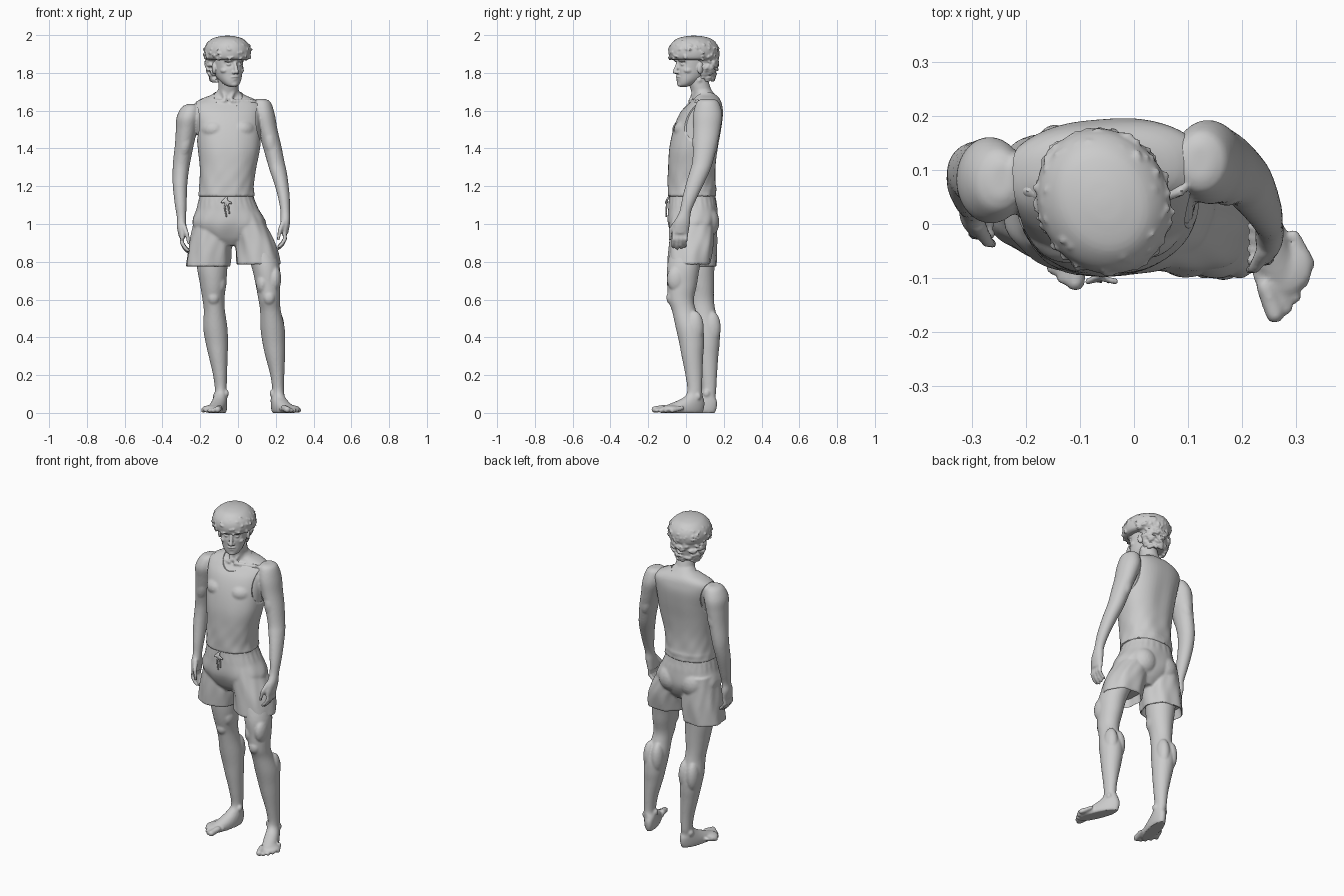
import bpy, bmesh, math, random
from mathutils import Vector, Matrix, Euler

random.seed(4)
PI = math.pi


def loft(bm, rings, n=48, sub=6, p=2.0, fold=None, grow=0.0):
    """Closed tube through stacked rings (x, y, z, rx, ry[, turn]), smoothly interpolated."""
    r = [tuple(a) + (0.0,) * (6 - len(a)) for a in rings]
    rows = []
    for i in range(len(r) - 1):
        a, b, c, d = r[max(i - 1, 0)], r[i], r[i + 1], r[min(i + 2, len(r) - 1)]
        for k in range(sub + (i == len(r) - 2)):
            t = k / sub
            rows.append([0.5 * (2 * q + (s - o) * t + (2 * o - 5 * q + 4 * s - u) * t * t
                                + (3 * q - o - 3 * s + u) * t ** 3) for o, q, s, u in zip(a, b, c, d)])
    loops = []
    for x, y, z, rx, ry, turn in rows:
        ring = []
        for j in range(n):
            th = 2 * PI * j / n
            m = 1 + (fold(th, z) if fold else 0)
            c, s = math.cos(th), math.sin(th)
            px = math.copysign(abs(c) ** (2 / p), c) * (rx + grow) * m
            py = math.copysign(abs(s) ** (2 / p), s) * (ry + grow) * m
            ring.append(bm.verts.new((x + px * math.cos(turn) - py * math.sin(turn),
                                      y + px * math.sin(turn) + py * math.cos(turn), z)))
        loops.append(ring)
    faces = [bm.faces.new((a[j], a[(j + 1) % n], b[(j + 1) % n], b[j]))
             for a, b in zip(loops, loops[1:]) for j in range(n)]
    faces += [bm.faces.new(loops[0]), bm.faces.new(loops[-1])]
    bmesh.ops.recalc_face_normals(bm, faces=faces)


def blob(bm, loc, scale, rot=(0, 0, 0), div=3):
    s = scale if isinstance(scale, tuple) else (scale,) * 3
    bmesh.ops.create_icosphere(bm, subdivisions=div, radius=1,
                               matrix=Matrix.LocRotScale(Vector(loc), Euler(rot), Vector(s)))


def digit(bm, pts, r0, r1):
    """Row of overlapping spheres along a polyline; fused later by the remesh."""
    pts = [Vector(q) for q in pts]
    m = 7
    for i in range(len(pts) - 1):
        for k in range(m + 1):
            f = (i + k / m) / (len(pts) - 1)
            blob(bm, pts[i].lerp(pts[i + 1], k / m), r0 + (r1 - r0) * f, div=2)


def finish(name, bm, voxel=0.0072, smooth=3, cut=None, place=None):
    """Fuse all pieces of bm to one smooth surface, then subtract the cutter mesh."""
    def obj(nm, b):
        me = bpy.data.meshes.new(nm)
        b.to_mesh(me)
        b.free()
        o = bpy.data.objects.new(nm, me)
        bpy.context.collection.objects.link(o)
        return o
    if place:
        bm.transform(place)
    o = obj(name, bm)
    m = o.modifiers.new("fuse", 'REMESH')
    m.mode, m.voxel_size = 'VOXEL', voxel
    m = o.modifiers.new("soften", 'SMOOTH')
    m.factor, m.iterations = 0.5, smooth
    tool = None
    if cut:
        tool = obj(name + "_cutter", cut)
        tool.hide_render = True
        m = o.modifiers.new("cut", 'BOOLEAN')
        m.operation, m.solver, m.object = 'DIFFERENCE', 'EXACT', tool
    dg = bpy.context.evaluated_depsgraph_get()
    me = bpy.data.meshes.new_from_object(o.evaluated_get(dg))
    o.modifiers.clear()
    o.data = me
    if tool:
        bpy.data.objects.remove(tool)
    bpy.ops.object.select_all(action='DESELECT')
    o.select_set(True)
    bpy.context.view_layer.objects.active = o
    bpy.ops.object.shade_smooth_by_angle(angle=math.radians(45))
    return o


def bump(v, c, w):
    return math.exp(-((v - c) / w) ** 2)


# Torso shape shared by the skin and the tank top
TORSO = [(-.06, .032, 1.145, .146, .124), (-.06, .03, 1.2, .139, .122), (-.053, .032, 1.3, .145, .122),
         (-.048, .041, 1.4, .16, .125, .04), (-.05, .06, 1.5, .168, .122, .07), (-.055, .08, 1.58, .178, .11, .08),
         (-.055, .097, 1.63, .178, .088, .08), (-.055, .105, 1.66, .14, .07, .05), (-.053, .1, 1.685, .08, .056),
         (-.052, .085, 1.71, .056, .05)]


def chest(bm, g):
    loft(bm, TORSO, p=2.3, grow=g, fold=(lambda t, z: cloth(t, z)) if g > 0 else None)
    for x, y in ((-.125, .022), (.02, .03)):
        blob(bm, (x, y, 1.5), (.075 + g, .09 + g, .06 + g))


def cloth(t, z):
    low = bump(z, 1.16, .13)
    return (low * (.012 * math.sin(7 * t + 30 * z) + .008 * math.sin(12 * t - 55 * z))
            - .04 * bump(t, PI / 2, .22) * bump(z, 1.42, .16) + .03 * bump(z, 1.185, .012) * bump(t, PI / 2, 1.2)
            + .006 * math.sin(9 * t + 14 * z) * bump(t, 1.5 * PI, 1) * bump(z, 1.35, .12))


# Tank top with neck and arm openings
bm = bmesh.new()
chest(bm, .005)
cut = bmesh.new()
blob(cut, (-.052, .0, 1.71), (.085, .185, .1), div=4)
blob(cut, (.19, .1, 1.545), (.105, .25, .16), div=4)
blob(cut, (-.3, .09, 1.535), (.105, .25, .16), div=4)
finish("tank_top", bm, smooth=2, cut=cut)

# Chest, neck, arms and hands
bm = bmesh.new()
chest(bm, -.002)
loft(bm, [(-.053, .095, 1.64, .07, .06), (-.052, .085, 1.69, .056, .055), (-.05, .07, 1.74, .052, .054),
          (-.05, .055, 1.79, .05, .055)])
for s in (-1, 1):
    digit(bm, [(-.05 + s * .045, .07, 1.76), (-.053 + s * .014, .03, 1.665)], .014, .012)
    digit(bm, [(-.053 + s * .02, .022, 1.65), (-.055 + s * .14, .06, 1.65)], .011, .011)
ARMS = {1: [(.122, .115, 1.662, .02, .03), (.125, .115, 1.645, .048, .058), (.135, .115, 1.58, .06, .077),
            (.155, .11, 1.5, .054, .072), (.178, .102, 1.42, .05, .064), (.2, .088, 1.33, .046, .055),
            (.213, .073, 1.28, .044, .053), (.228, .05, 1.22, .038, .048), (.243, .02, 1.14, .031, .039),
            (.25, -.004, 1.065, .025, .031), (.25, -.02, 1.01, .026, .042), (.245, -.03, .95, .02, .043)],
        -1: [(-.245, .08, 1.635, .02, .03), (-.25, .08, 1.618, .048, .058), (-.263, .08, 1.565, .062, .079),
             (-.272, .085, 1.5, .057, .074), (-.284, .09, 1.42, .05, .065), (-.298, .095, 1.33, .046, .055),
             (-.304, .09, 1.27, .042, .051), (-.307, .075, 1.2, .038, .046), (-.303, .05, 1.1, .031, .037),
             (-.299, .034, 1.03, .024, .03), (-.298, .025, .98, .025, .041), (-.293, .018, .93, .019, .042)]}
for s, rings in ARMS.items():
    loft(bm, rings, n=32)
    x, y, z = rings[4][:3]
    blob(bm, (x - s * .004, y - .028, z), (.036, .04, .085), (.1, s * -.2, 0))
    blob(bm, (x - s * .008, y + .03, z + .02), (.036, .038, .085), (0, s * -.2, 0))
    x, y, z = rings[-1][:3]
    for k in range(4):
        fy = y - .032 + k * .0215
        drop = .082 - .008 * abs(k - 1.2)
        digit(bm, [(x, fy, z + .02), (x + s * .004, fy - .004, z - .03),
                   (x - s * .014, fy - .008, z - drop + .015), (x - s * .03, fy - .006, z - drop)], .0125, .0085)
    digit(bm, [(x - s * .005, y - .02, z + .06), (x - s * .022, y - .05, z + .02),
               (x - s * .032, y - .055, z - .03)], .015, .009)
finish("chest_neck_and_arms", bm, voxel=.0068, smooth=1)

# Legs and feet: shin rings continue down into outward turned feet
LEGS = [(.4, [(.1, .02, .92, .08, .09), (.145, -.012, .78, .075, .087), (.158, -.02, .68, .065, .078),
              (.165, -.026, .6, .057, .068), (.172, -.01, .54, .055, .064), (.183, .018, .45, .064, .072),
              (.19, .03, .37, .06, .066), (.197, .034, .3, .052, .057), (.208, .042, .2, .037, .045),
              (.213, .046, .12, .031, .039)], (.208, .05)),
        (-.24, [(-.14, .07, .92, .082, .09), (-.137, .065, .78, .081, .086), (-.132, .07, .68, .069, .078),
                (-.13, .08, .6, .058, .068), (-.125, .09, .54, .056, .066), (-.12, .108, .45, .064, .07),
                (-.112, .115, .37, .059, .063), (-.105, .116, .3, .05, .055), (-.095, .12, .2, .037, .044),
                (-.091, .122, .12, .031, .038)], (-.091, .115))]
bm = bmesh.new()
for turn, rings, (ax, ay) in LEGS:
    f = Vector((math.sin(turn), -math.cos(turn), 0))
    w = Vector((math.cos(turn), math.sin(turn), 0))
    base = Vector((ax, ay, 0))
    out = 1 if turn > 0 else -1
    foot = []
    for ahead, z, rx, ry in ((.01, .085, .034, .052), (.032, .06, .038, .082), (.065, .035, .042, .115),
                             (.08, .014, .042, .125), (.08, .0, .038, .12)):
        q = base + f * ahead
        foot.append((q.x, q.y, z, rx, ry, turn))
    loft(bm, rings + foot, n=40)
    blob(bm, base + f * .145 + w * out * .01 + Vector((0, 0, .021)), (.058, .055, .021), (0, 0, turn))
    for k in range(5):
        side = w * out * (-.036 + .0235 * k)
        tip = .237 - .003 * k - .0034 * k * k
        r = .018 if k == 0 else .0125
        digit(bm, [base + f * (tip - .07) + side * .9 + Vector((0, 0, .026)),
                   base + f * (tip - r) + side + Vector((0, 0, r))], r, r)
    for side in (-1, 1):
        blob(bm, base + w * side * .03 + Vector((0, 0, .095 - .008 * side * out)), (.013, .018, .02))
        kx, ky, kz = rings[5][:3]
        blob(bm, (kx + side * .026, ky + .03, kz - .0), (.036, .046, .09))
    kx, ky, kz = rings[3][:3]
    blob(bm, (kx, ky - .052, kz + .01), (.032, .026, .038))
    blob(bm, (kx - out * .035, ky - .025, kz + .085), (.034, .05, .06))
    blob(bm, (kx + out * .03, ky - .025, kz + .11), (.034, .05, .07))
finish("legs_and_feet", bm, voxel=.0066, smooth=2)


# Shorts: pelvis plus two flared legs, hollowed at the hems
def drape(t, z):
    return (.03 * bump(z, .8, .14) * math.sin(7 * t + 9 * z) + .014 * bump(z, .95, .12) * math.sin(11 * t - 30 * z)
            + .014 * bump(z, 1.12, .03) * math.sin(26 * t))


PANTS = [[(-.145, .05, 1.06, .08, .105), (-.147, .05, .9, .111, .115), (-.16, .05, .775, .117, .112)],
         [(.02, .03, 1.06, .09, .11), (.088, .028, .9, .108, .118), (.108, .015, .785, .117, .112)]]
bm, cut = bmesh.new(), bmesh.new()
loft(bm, [(-.06, .033, 1.165, .138, .12), (-.06, .034, 1.13, .147, .124), (-.055, .036, 1.08, .164, .13),
          (-.047, .037, 1.0, .195, .132), (-.04, .037, .93, .15, .105), (-.035, .037, .885, .06, .07)],
     n=96, p=2.3, fold=drape)
for legs in PANTS:
    loft(bm, legs, n=64, sub=12, p=2.2, fold=drape)
    x, y, z, rx, ry = legs[2]
    loft(cut, [(x, y, z - .03, rx - .006, ry - .006), (x, y, z, rx - .006, ry - .006),
               (x * .97, y, z + .05, rx - .015, ry - .015)], n=48, sub=3, p=2.2, fold=drape)
for x in (-.125, .02):
    blob(bm, (x, .105, 1.01), (.078, .072, .085))
finish("shorts", bm, smooth=2, cut=cut)

# Drawstring
bm = bmesh.new()
digit(bm, [(-.06, -.094, 1.14), (-.085, -.106, 1.115), (-.06, -.1, 1.12), (-.035, -.106, 1.11)], .006, .006)
digit(bm, [(-.06, -.1, 1.13), (-.07, -.103, 1.09), (-.062, -.105, 1.04)], .006, .005)
digit(bm, [(-.06, -.1, 1.13), (-.05, -.103, 1.09), (-.046, -.106, 1.055)], .006, .005)
finish("drawstring", bm, voxel=.0035, smooth=1)

# Head, modelled facing -y and then turned
PLACE = Matrix.Translation((-.056, .042, 0)) @ Matrix.Rotation(.45, 4, 'Z')


def sockets(t, z):
    return -.13 * bump(z, 1.846, .014) * (bump(t, 1.5 * PI - .45, .25) + bump(t, 1.5 * PI + .45, .25))


bm = bmesh.new()
loft(bm, [(0, -.062, 1.726, .016, .018), (0, -.055, 1.736, .036, .036), (0, -.034, 1.76, .055, .061),
          (0, -.014, 1.79, .067, .081), (0, .0, 1.83, .074, .097), (0, .008, 1.87, .079, .105),
          (0, .01, 1.92, .08, .105), (0, .01, 1.96, .055, .08), (0, .01, 1.98, .02, .03)], n=64, p=2.15, fold=sockets)
digit(bm, [(0, -.094, 1.852), (0, -.112, 1.806)], .009, .012)
blob(bm, (0, -.09, 1.779), (.024, .013, .006))
blob(bm, (0, -.086, 1.767), (.02, .013, .0065))
blob(bm, (0, -.08, 1.74), (.023, .016, .014))
for s in (-1, 1):
    blob(bm, (s * .011, -.101, 1.802), (.009, .011, .008))
    blob(bm, (s * .03, -.079, 1.845), (.014, .013, .009))
    blob(bm, (s * .032, -.089, 1.866), (.028, .012, .007), (0, s * .1, s * .25))
    blob(bm, (s * .047, -.055, 1.812), (.02, .026, .016))
    blob(bm, (s * .078, .002, 1.825), (.011, .02, .032), (-.2, 0, s * .3))
finish("head", bm, voxel=.0043, smooth=2, place=PLACE)

# Hair: rounded crown, nape hair and scattered curls
bm = bmesh.new()
loft(bm, [(0, 0, 1.868, .1, .116), (0, 0, 1.88, .116, .132), (0, 0, 1.915, .121, .137), (0, 0, 1.95, .111, .126),
          (0, 0, 1.98, .08, .095), (0, 0, 1.993, .04, .05), (0, 0, 1.997, .01, .01)], n=64)
loft(bm, [(0, .062, 1.765, .055, .044), (0, .054, 1.79, .072, .06), (0, .048, 1.84, .085, .075),
          (0, .03, 1.89, .1, .1)], n=48)
for i in range(120):
    a, z = random.uniform(0, 2 * PI), random.uniform(1.87, 1.965)
    k = math.sqrt(max(0, 1 - ((z - 1.905) / .095) ** 2)) * random.uniform(.97, 1.02)
    blob(bm, (.119 * k * math.cos(a), .134 * k * math.sin(a), z), (.014, .009, .006),
         [random.uniform(-1, 1) for _ in range(3)], div=2)
for i in range(90):
    a, z = random.uniform(-.5, PI + .5), random.uniform(1.755, 1.87)
    k = .6 + .38 * min(1, (z - 1.745) / .08)
    blob(bm, (.094 * k * math.cos(a), .05 + .078 * k * math.sin(a), z), (.02, .011, .008),
         (random.uniform(-.5, .5), random.uniform(-.7, .7), a + PI / 2), div=2)
finish("hair", bm, voxel=.005, smooth=1, place=PLACE)
